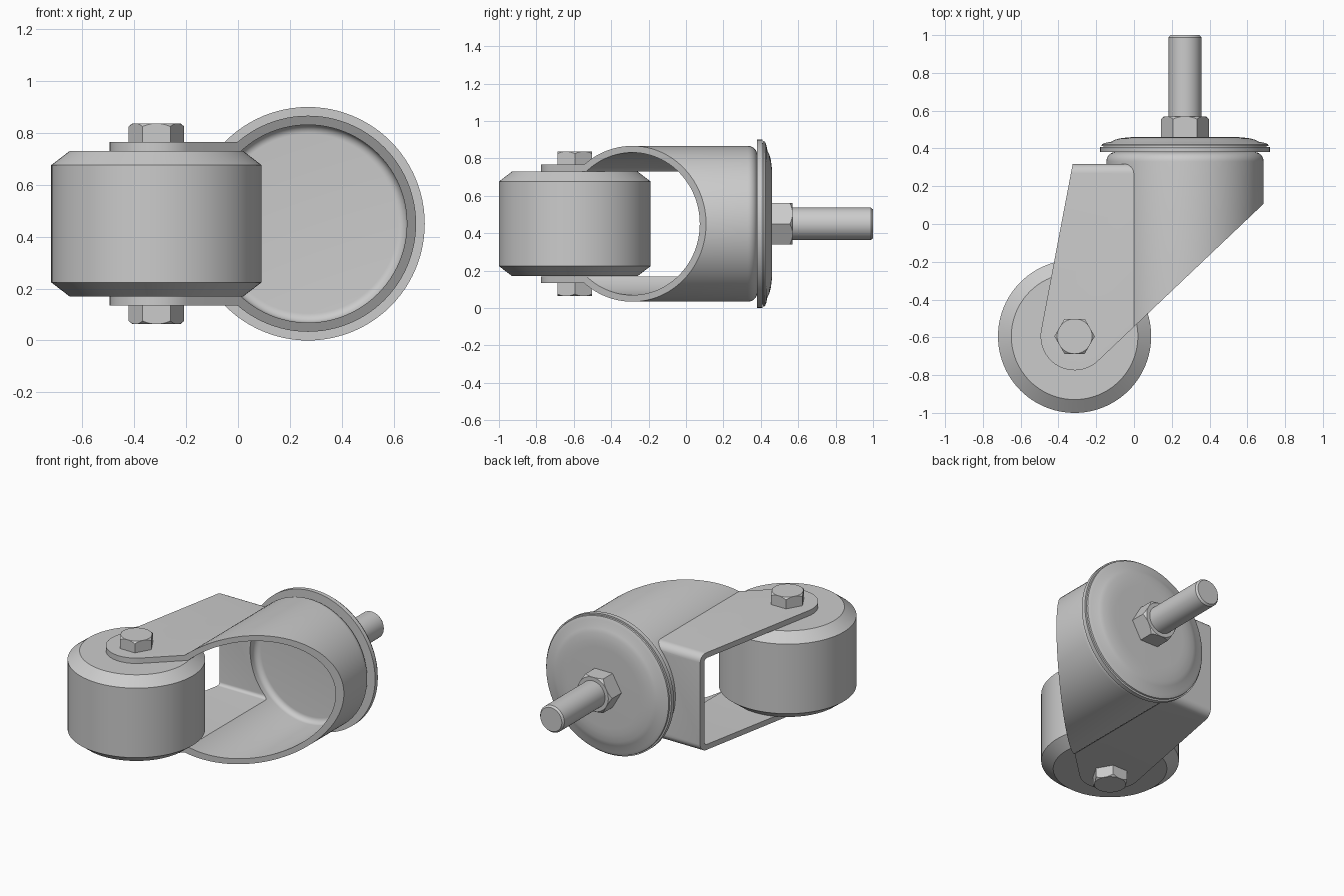
import bpy, bmesh
from math import sin, cos, pi, radians
from mathutils import Matrix, Vector

cube = bpy.data.objects.get("Cube")
if cube:
    bpy.data.objects.remove(cube, do_unlink=True)

metal = bpy.data.materials.new("grey")
metal.use_nodes = True
metal.diffuse_color = (0.6, 0.6, 0.6, 1)
metal.node_tree.nodes["Principled BSDF"].inputs["Base Color"].default_value = (0.6, 0.6, 0.6, 1)

UP, DOWN, BACK = Matrix(), Matrix.Rotation(pi, 4, 'X'), Matrix.Rotation(-pi / 2, 4, 'X')
SIDE = Matrix(((0, 0, 1, 0), (1, 0, 0, 0), (0, 1, 0, 0), (0, 0, 0, 1)))  # yz profile along x


def loft(name, rings, turn, origin):
    """Closed solid through matching rings of points, capped at both ends."""
    bm = bmesh.new()
    loops = [[bm.verts.new(p) for p in ring] for ring in rings]
    for a, b in zip(loops, loops[1:]):
        for i in range(len(a)):
            bm.faces.new((a[i - 1], a[i], b[i], b[i - 1]))
    bm.faces.new(loops[0])
    bm.faces.new(loops[-1])
    bmesh.ops.recalc_face_normals(bm, faces=bm.faces)
    bm.transform(Matrix.Translation(origin) @ turn)
    mesh = bpy.data.meshes.new(name)
    bm.to_mesh(mesh)
    bm.free()
    mesh.materials.append(metal)
    ob = bpy.data.objects.new(name, mesh)
    bpy.context.collection.objects.link(ob)
    return ob


def lathe(name, profile, turn=UP, origin=(0, 0, 0), steps=96):
    """Turn a (radius, height) profile about its axis."""
    angles = [2 * pi * i / steps for i in range(steps)]
    return loft(name, [[(r * cos(a), r * sin(a), h) for a in angles] for r, h in profile],
                turn, origin)


def prism(name, outline, low, high, turn=UP, origin=(0, 0, 0)):
    """Extrude a flat outline between two heights."""
    return loft(name, [[(x, y, h) for x, y in outline] for h in (low, high)], turn, origin)


def arc(cx, cy, r, start, end, n=8):
    return [(cx + r * cos(radians(start + (end - start) * i / n)),
             cy + r * sin(radians(start + (end - start) * i / n))) for i in range(n + 1)]


def combine(ob, tool, operation):
    mod = ob.modifiers.new("cut", 'BOOLEAN')
    mod.object, mod.operation, mod.solver = tool, operation, 'EXACT'
    bpy.context.view_layer.update()
    result = ob.evaluated_get(bpy.context.evaluated_depsgraph_get())
    mesh = bpy.data.meshes.new_from_object(result)
    ob.modifiers.clear()
    ob.data = mesh
    bpy.data.objects.remove(tool, do_unlink=True)


def hex_part(name, radius, height, turn, origin):
    """Hexagonal head with a turned chamfer on its outer end."""
    ob = prism(name, arc(0, 0, radius, 0, 300, 5), 0, height, turn, origin)
    wide = radius * 1.1
    combine(ob, lathe("chamfer", [(wide, -1), (wide, height - radius * 0.2),
                                  (radius * 0.86, height + 0.0005)], turn, origin), 'INTERSECT')
    return ob


AXLE = Vector((-0.3145, -0.5945, 0.45))
STEM = Vector((0.27, 0, 0.45))


def cup_solid(name, r, start, end, fillet):
    return lathe(name, [(r, start)] + arc(r - fillet, end - fillet, fillet, 0, 90), BACK, STEM)


def fork_solid(name, half, start, end, fillet, left, right):
    corners = [(start, -half)] + arc(end - fillet, fillet - half, fillet, -90, 0) \
        + arc(end - fillet, half - fillet, fillet, 0, 90) + [(start, half)]
    return prism(name, corners, left, right, SIDE, (0, 0, AXLE.z))


# Bent housing: round cup merged with a fork block, trimmed to outline, then hollowed
housing = cup_solid("fork_housing", 0.4165, -1.2, 0.381, 0.05)
combine(housing, fork_solid("fork_block", 0.316, -1.3, 0.318, 0.05, -0.8, 0.1), 'UNION')
outline = [(-0.271, 0.6), *arc(AXLE.x, AXLE.y, 0.18, 169, 313.5, 24), (1, 0.405), (1, 0.6)]
combine(housing, prism("outline", outline, -0.3, 1.3), 'INTERSECT')
combine(housing, cup_solid("cup_hollow", 0.381, -1.5, 0.345, 0.035), 'DIFFERENCE')
combine(housing, fork_solid("fork_hollow", 0.281, -1.6, 0.283, 0.02, -0.9, 0.12), 'DIFFERENCE')

# Wheel with chamfered rims
lathe("wheel", [(0.335, -0.28), (0.4055, -0.226), (0.4055, 0.226), (0.335, 0.28)], UP, AXLE)

# Axle bolt heads
hex_part("axle_bolt_top", 0.107, 0.072, UP, AXLE + Vector((0, 0, 0.315)))
hex_part("axle_bolt_bottom", 0.107, 0.072, DOWN, AXLE - Vector((0, 0, 0.315)))

# Swivel cap: flange, narrow groove and domed back
lathe("swivel_cap", [(0.45, 0.38), (0.45, 0.408), (0.432, 0.408), (0.432, 0.413),
                     (0.442, 0.413), (0.44, 0.422), (0.42, 0.43), (0.39, 0.436),
                     (0.37, 0.446), (0.345, 0.453), (0.3, 0.459), (0.26, 0.46)], BACK, STEM)

# Mounting stem and nut
hex_part("stem_nut", 0.1275, 0.112, BACK, STEM + Vector((0, 0.458, 0)))
lathe("stem", [(0.087, 0.45), (0.087, 0.988), (0.077, 1)], BACK, STEM, 48)

# Smooth curved surfaces, keep hard edges
bpy.ops.object.select_all(action='DESELECT')
for ob in bpy.context.scene.objects:
    if ob.type == 'MESH':
        ob.select_set(True)
        bpy.context.view_layer.objects.active = ob
bpy.ops.object.shade_smooth_by_angle(angle=radians(28))
